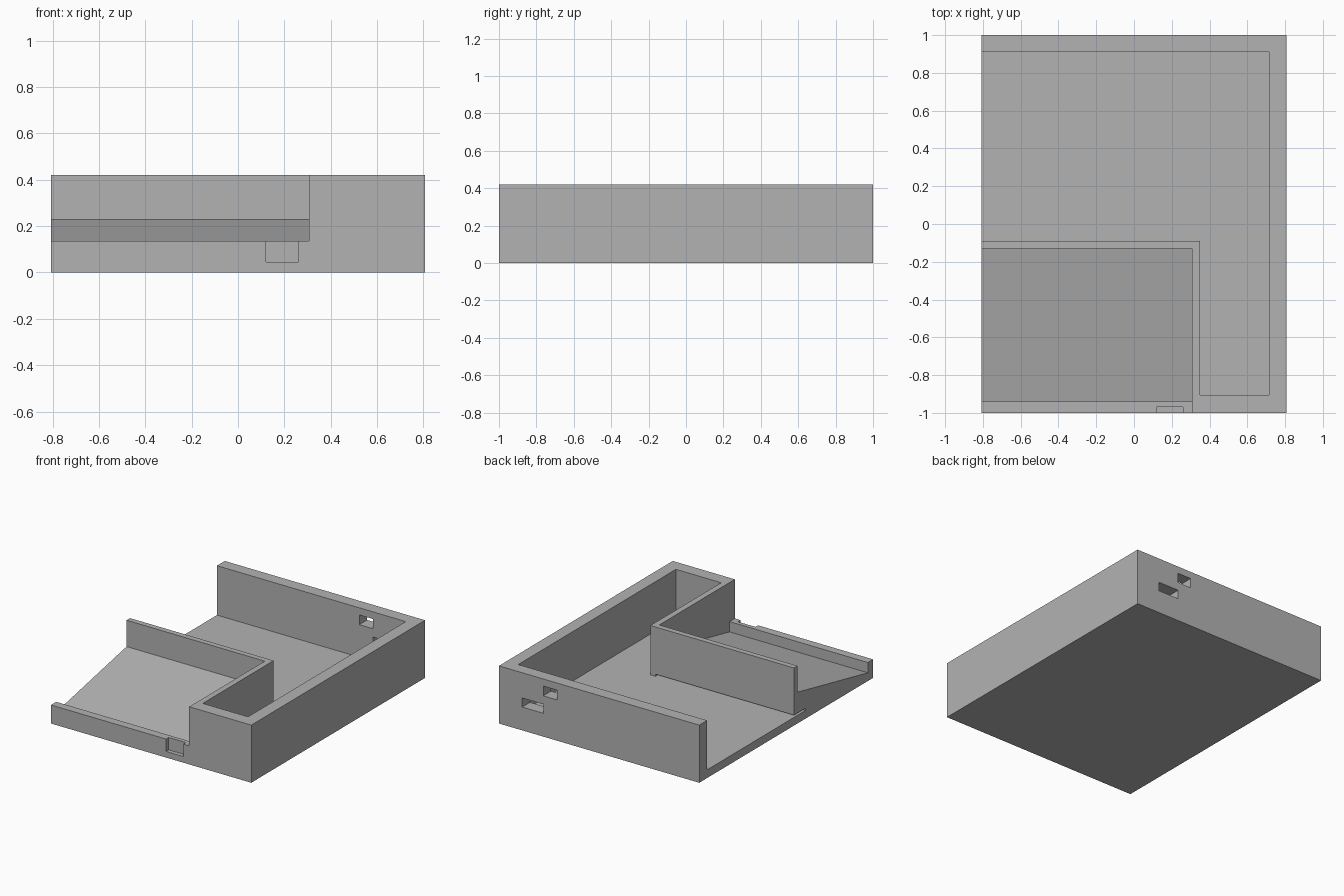
import bpy
import bmesh
from mathutils import Vector

cube = bpy.data.objects.get("Cube")
if cube:
    bpy.data.objects.remove(cube, do_unlink=True)

grey = bpy.data.materials.new("plain_grey")
grey.use_nodes = True
colour = (0.45, 0.45, 0.45, 1)
grey.diffuse_color = colour
grey.node_tree.nodes["Principled BSDF"].inputs["Base Color"].default_value = colour

HALF_X, HALF_Y, HEIGHT = 0.807, 1.0, 0.42
FLOOR, LIP = 0.06, 0.135
OUT = 0.1  # how far cutters reach past the body


def prism(name, points, offset):
    """Extrude a flat outline by an offset into a closed solid."""
    bm = bmesh.new()
    face = bm.faces.new([bm.verts.new(p) for p in points])
    top = bmesh.ops.extrude_face_region(bm, geom=[face])
    moved = [g for g in top["geom"] if isinstance(g, bmesh.types.BMVert)]
    bmesh.ops.translate(bm, verts=moved, vec=Vector(offset))
    bmesh.ops.recalc_face_normals(bm, faces=bm.faces)
    mesh = bpy.data.meshes.new(name)
    bm.to_mesh(mesh)
    bm.free()
    mesh.materials.append(grey)
    obj = bpy.data.objects.new(name, mesh)
    bpy.context.scene.collection.objects.link(obj)
    return obj


def box(name, x0, x1, y0, y1, z0, z1):
    outline = [(x0, y0, z0), (x1, y0, z0), (x1, y1, z0), (x0, y1, z0)]
    return prism(name, outline, (0, 0, z1 - z0))


def cut(target, cutter):
    """Subtract a cutter from the target, then discard it."""
    cutter.hide_render = True
    mod = target.modifiers.new("cut", 'BOOLEAN')
    mod.operation = 'DIFFERENCE'
    mod.solver = 'EXACT'
    mod.object = cutter
    bpy.context.view_layer.objects.active = target
    bpy.ops.object.modifier_apply(modifier=mod.name)
    bpy.data.objects.remove(cutter, do_unlink=True)


# Solid body
case = box("case", -HALF_X, HALF_X, -HALF_Y, HALF_Y, 0, HEIGHT)
left = -HALF_X - OUT

# L-shaped trough, open on the right side
trough = [(left, 0.91), (0.715, 0.91), (0.715, -0.905),
          (0.35, -0.905), (0.35, -0.09), (left, -0.09)]
cut(case, prism("trough_cutter", [(x, y, FLOOR) for x, y in trough],
                (0, 0, HEIGHT)))

# Sloping tray behind a low front lip
tray = [(-0.94, FLOOR), (-0.13, 0.228), (-0.13, HEIGHT + OUT),
        (-HALF_Y - OUT, HEIGHT + OUT), (-HALF_Y - OUT, LIP), (-0.94, LIP)]
cut(case, prism("tray_cutter", [(left, y, z) for y, z in tray],
                (0.307 - left, 0, 0)))

# Thin slot under the inner wall
cut(case, box("slot_cutter", left, 0.31, -0.22, -0.05, FLOOR, 0.076))

# Notch in the front lip
cut(case, box("notch_cutter", 0.12, 0.26, -HALF_Y - OUT, -0.97, 0.045, 0.2))

# Two ports through the back wall
for x0, x1, z0, z1 in [(0.34, 0.45, 0.297, 0.368), (0.45, 0.62, 0.17, 0.236)]:
    cut(case, box("port_cutter", x0, x1, 0.85, HALF_Y + OUT, z0, z1))
